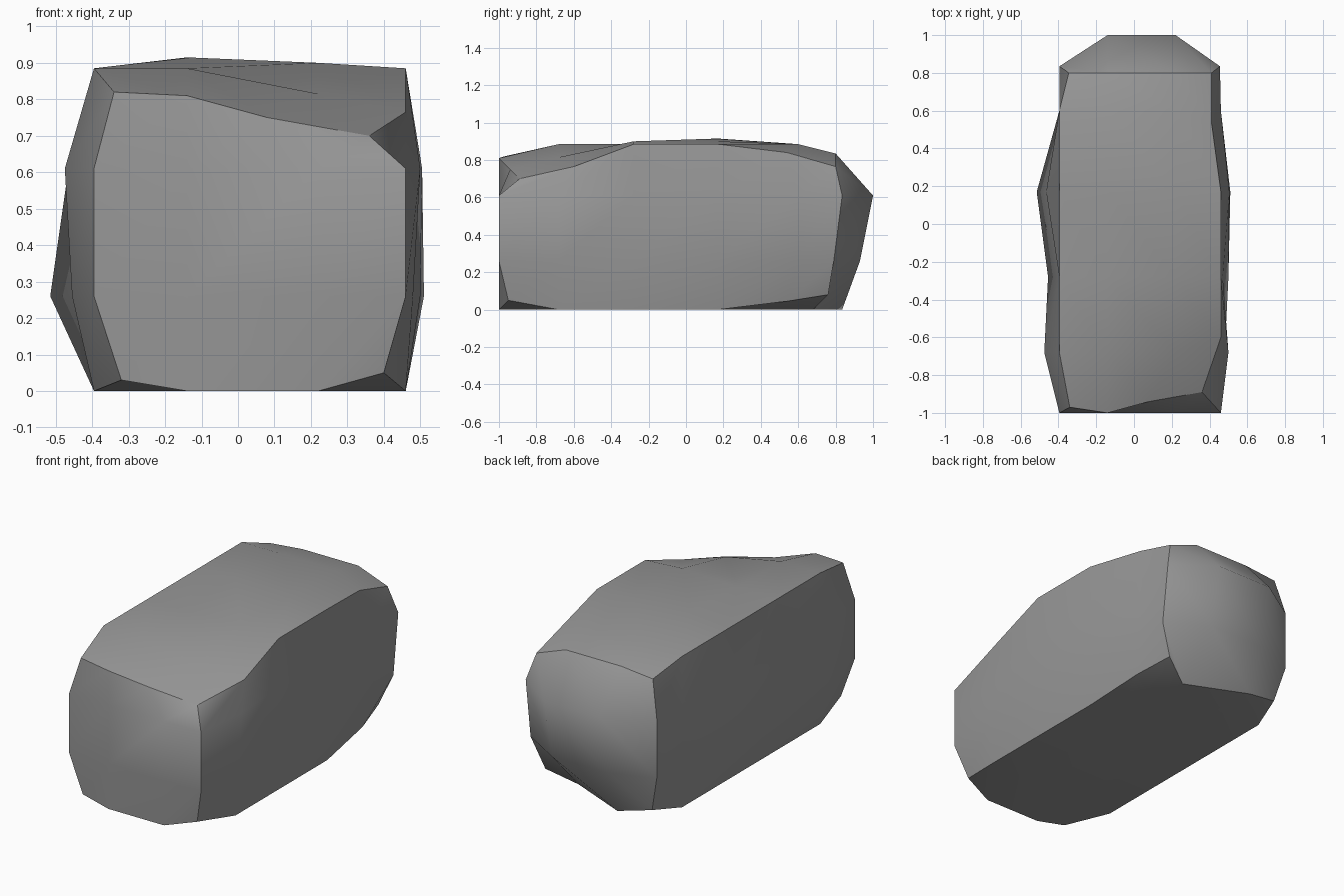
import bpy, bmesh

if "Cube" in bpy.data.objects:
    bpy.data.objects.remove(bpy.data.objects["Cube"])

# Cross-sections along y: y, left low/high x, right low/high x,
# top heights (left, inner left, inner right, right), right corner x, bottom right z
STATIONS = [
    (-1.00, -.395, -.395, .46, .46, .82, .81, .75, .70, .36, .05),
    (-0.68, -.455, -.475, .48, .50, .885, .885, .815, .765, .46, 0),
    (-0.28, -.455, -.395, .50, .47, .885, .885, .90, .885, .46, 0),
    (0.17, -.515, -.465, .51, .505, .885, .915, .90, .885, .46, 0),
    (0.60, -.395, -.395, .46, .46, .885, .885, .885, .84, .41, .045),
    (0.835, -.395, -.395, .455, .455, .835, .835, .835, .765, .41, .08),
]
C1, C2, Z1, Z2 = -.14, .22, .26, .61


def ring(s):
    y, l1, l2, r1, r2, tl, t1, t2, tr, xr, br = s
    return [(-.395, y, 0), (C1, y, 0), (C2, y, 0), (.46, y, br),
            (r1, y, Z1), (r2, y, Z2), (xr, y, tr), (C2, y, t2),
            (C1, y, t1), (-.395, y, tl), (l2, y, Z2), (l1, y, Z1)]


rings = [ring(s) for s in STATIONS]
# Worn corners of the front end, and of the back end
rings[0][0] = (-.32, -.98, .03)
rings[0][3] = (.40, -.95, .05)
rings[0][6] = (.36, -.89, .70)
rings[0][7] = (.08, -.94, .75)
rings[0][9] = (-.34, -.97, .82)
rings[1][6] = (.46, -.60, .765)
rings[4][6] = (.41, .54, .84)
rings[4][3] = (.43, .54, .045)
rings[4][2] = (C2, .50, 0)
rings[5][0] = (-.34, .80, .045)
rings[5][2] = (C2, .68, 0)
rings[5][3] = (.38, .76, .08)
rings[5][4] = (.455, .79, Z1)
rings[5][6] = (.41, .80, .765)
rings[5][7] = (C2, .80, .835)
rings[5][8] = (C1, .80, .835)
rings[5][9] = (-.345, .80, .815)

bm = bmesh.new()
loops = [[bm.verts.new(p) for p in r] for r in rings]

# Long sides
for a, b in zip(loops, loops[1:]):
    for i in range(12):
        j = (i + 1) % 12
        bm.faces.new((a[i], a[j], b[j], b[i]))


def cap(r, y_low, y_high):
    """Close an end with a 3 x 3 patch."""
    m = [bm.verts.new(p) for p in ((C1, y_low, Z1), (C2, y_low, Z1),
                                   (C1, y_high, Z2), (C2, y_high, Z2))]
    grid = [r[0:4], [r[11], m[0], m[1], r[4]],
            [r[10], m[2], m[3], r[5]], [r[9], r[8], r[7], r[6]]]
    for i in range(3):
        for j in range(3):
            bm.faces.new((grid[i][j], grid[i][j + 1], grid[i + 1][j + 1], grid[i + 1][j]))


cap(loops[0], -1, -1)
cap(loops[-1], .93, 1)
bmesh.ops.recalc_face_normals(bm, faces=bm.faces)

# Smooth sides with hard edges where the six sides of the block meet
hard = [(a[k], b[k]) for a, b in zip(loops, loops[1:]) for k in (0, 3, 6, 9)]
hard += [(r[i], r[i - 1]) for r in (loops[0], loops[-1]) for i in range(12)]
for pair in hard:
    bm.edges.get(pair).smooth = False
for f in bm.faces:
    f.smooth = True

# Stone block
mesh = bpy.data.meshes.new("stone_block")
bm.to_mesh(mesh)
bm.free()
block = bpy.data.objects.new("stone_block", mesh)
bpy.context.collection.objects.link(block)

# Dark stone colour
stone = bpy.data.materials.new("dark_stone")
stone.diffuse_color = (.31, .31, .31, 1)
stone.use_nodes = True
stone.node_tree.nodes["Principled BSDF"].inputs["Base Color"].default_value = stone.diffuse_color
mesh.materials.append(stone)
